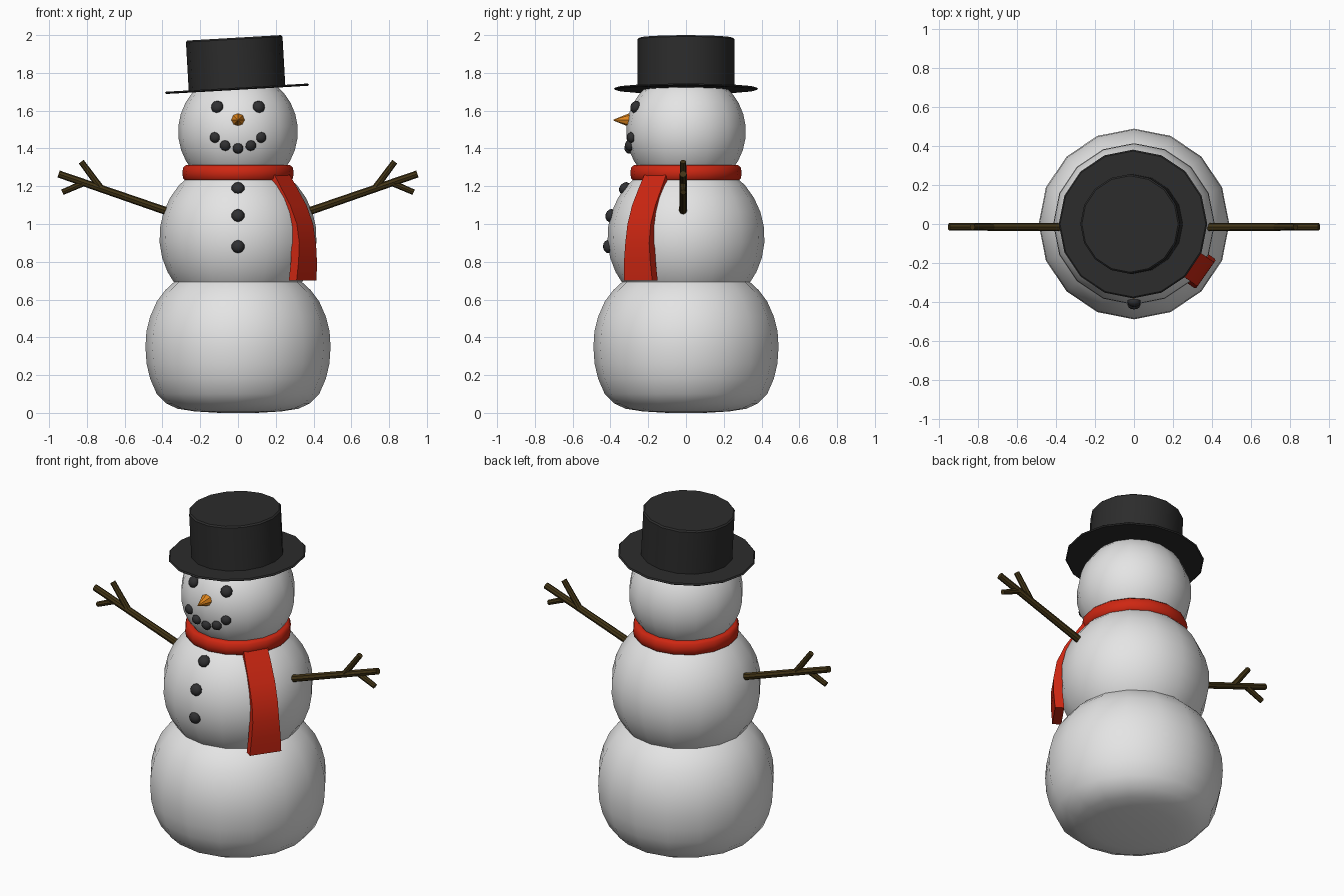
import bpy, bmesh, math
from mathutils import Vector, Matrix

if "Cube" in bpy.data.objects:
    bpy.data.objects.remove(bpy.data.objects["Cube"])


def material(name, r, g, b):
    m = bpy.data.materials.new(name)
    m.diffuse_color = (r, g, b, 1)
    m.use_nodes = True
    m.node_tree.nodes["Principled BSDF"].inputs["Base Color"].default_value = m.diffuse_color
    return m


SNOW = material("snow white", 0.78, 0.78, 0.78)
COAL = material("coal black", 0.03, 0.03, 0.032)
HAT = material("hat black", 0.025, 0.025, 0.025)
RED = material("scarf red", 0.62, 0.02, 0.006)
ORANGE = material("carrot orange", 0.75, 0.24, 0.012)
WOOD = material("wood brown", 0.055, 0.035, 0.008)


def finish(bm, name, mat, angle=40):
    bmesh.ops.recalc_face_normals(bm, faces=bm.faces)
    me = bpy.data.meshes.new(name)
    bm.to_mesh(me)
    bm.free()
    ob = bpy.data.objects.new(name, me)
    bpy.context.collection.objects.link(ob)
    me.materials.append(mat)
    bpy.ops.object.select_all(action='DESELECT')
    ob.select_set(True)
    bpy.context.view_layer.objects.active = ob
    bpy.ops.object.shade_smooth_by_angle(angle=math.radians(angle))
    return ob


def lathe(name, profile, mat, sides=16, closed=False, angle=40):
    """Spin (radius, z) points round z; ends are capped unless closed."""
    bm = bmesh.new()
    rings = [[bm.verts.new((r * math.cos(2 * math.pi * i / sides),
                            r * math.sin(2 * math.pi * i / sides), z))
              for i in range(sides)] for r, z in profile]
    pairs = list(zip(rings, rings[1:]))
    if closed:
        pairs.append((rings[-1], rings[0]))
    else:
        bm.faces.new(rings[0])
        bm.faces.new(rings[-1])
    for a, b in pairs:
        for i in range(sides):
            j = (i + 1) % sides
            bm.faces.new((a[i], a[j], b[j], b[i]))
    return finish(bm, name, mat, angle)


def stick(bm, a, b, r1, r2, sides=8):
    a, b = Vector(a), Vector(b)
    d = b - a
    mat = Matrix.Translation((a + b) / 2) @ d.to_track_quat('Z', 'Y').to_matrix().to_4x4()
    bmesh.ops.create_cone(bm, cap_ends=True, segments=sides, radius1=r1,
                          radius2=r2, depth=d.length, matrix=mat)


def ball_profile(radius, zc, a0, a1, n):
    angles = [math.radians(a0 + (a1 - a0) * i / n) for i in range(n + 1)]
    return [(radius * math.cos(a), zc + radius * math.sin(a)) for a in angles]


# Snow body: settled base, middle ball and head
lathe("base_snowball", [(0.10, 0.0), (0.23, 0.008), (0.32, 0.022), (0.38, 0.05),
                        (0.43, 0.10), (0.465, 0.18), (0.484, 0.26), (0.49, 0.35),
                        (0.485, 0.43), (0.465, 0.51), (0.43, 0.59), (0.385, 0.65),
                        (0.32, 0.71), (0.22, 0.76)], SNOW, angle=60)
MID_R, MID_Z, HEAD_R, HEAD_Z = 0.416, 0.93, 0.317, 1.49
lathe("middle_snowball", ball_profile(MID_R, MID_Z, -60, 75, 12), SNOW, angle=60)
lathe("head", ball_profile(HEAD_R, HEAD_Z, -65, 75, 12), SNOW, angle=60)

# Coal eyes, mouth and buttons, sitting on the ball surfaces
def coal(name, x, z, size, radius, zc):
    y = -math.sqrt(radius ** 2 - x ** 2 - (z - zc) ** 2)
    n = Vector((x, y, z - zc)).normalized()
    bm = bmesh.new()
    mat = (Matrix.Translation((x, y, z)) @ n.to_track_quat('Z', 'Y').to_matrix().to_4x4()
           @ Matrix.Diagonal((1, 1, 0.75, 1)))
    bmesh.ops.create_uvsphere(bm, u_segments=10, v_segments=6, radius=size, matrix=mat)
    finish(bm, name, COAL, 60)


for x in (-0.11, 0.11):
    coal("eye", x, 1.62, 0.034, HEAD_R, HEAD_Z)
for x, z in ((-0.123, 1.458), (-0.068, 1.415), (0, 1.40), (0.068, 1.415), (0.123, 1.458)):
    coal("mouth_coal", x, z, 0.029, HEAD_R, HEAD_Z)
for z in (1.19, 1.045, 0.88):
    coal("button", 0, z, 0.035, MID_R, MID_Z)

# Carrot nose
bm = bmesh.new()
stick(bm, (0, -0.285, 1.55), (0, -0.385, 1.55), 0.042, 0.002)
finish(bm, "nose", ORANGE)

# Scarf collar
lathe("scarf_collar", [(0.22, 1.235), (0.275, 1.228), (0.29, 1.24), (0.295, 1.27),
                       (0.29, 1.30), (0.275, 1.312), (0.22, 1.305)], RED, closed=True, angle=60)

# Scarf tail: strip hanging over the middle ball, (centre radius, z, half width)
bm = bmesh.new()
a = math.radians(-35)
out, side = Vector((math.cos(a), math.sin(a), 0)), Vector((-math.sin(a), math.cos(a), 0))
prev = None
for r, z, w in ((0.26, 1.26, 0.07), (0.30, 1.2, 0.073), (0.365, 1.1, 0.075),
                (0.408, 1.0, 0.075), (0.425, 0.9, 0.077), (0.426, 0.8, 0.085),
                (0.418, 0.70, 0.092)):
    ring = [bm.verts.new(out * (r + dr) + side * s * w + Vector((0, 0, z)))
            for dr, s in ((-0.025, -1), (0.025, -1), (0.025, 1), (-0.025, 1))]
    if prev:
        for i in range(4):
            j = (i + 1) % 4
            bm.faces.new((prev[i], prev[j], ring[j], ring[i]))
    else:
        bm.faces.new(ring)
    prev = ring
bm.faces.new(prev)
finish(bm, "scarf_tail", RED)

# Stick arms with two twigs each
Y = -0.015
for s, name in ((1, "left_arm"), (-1, "right_arm")):
    bm = bmesh.new()
    stick(bm, (s * 0.37, Y, 1.065), (s * 0.95, Y, 1.265), 0.021, 0.019)
    stick(bm, (s * 0.73, Y, 1.195), (s * 0.83, Y, 1.33), 0.018, 0.016)
    stick(bm, (s * 0.81, Y, 1.22), (s * 0.93, Y, 1.168), 0.017, 0.015)
    finish(bm, name, WOOD)

# Tilted top hat: brim and crown
tilt = Matrix.Translation((-0.005, 0, 1.716)) @ Matrix.Rotation(math.radians(-3.3), 4, 'Y')
brim = lathe("hat_brim", [(0.375, -0.006), (0.382, 0), (0.375, 0.006)], HAT)
crown = lathe("hat_crown", [(0.256, 0), (0.256, 0.262), (0.248, 0.27)], HAT)
for ob in (brim, crown):
    ob.data.transform(tilt)
